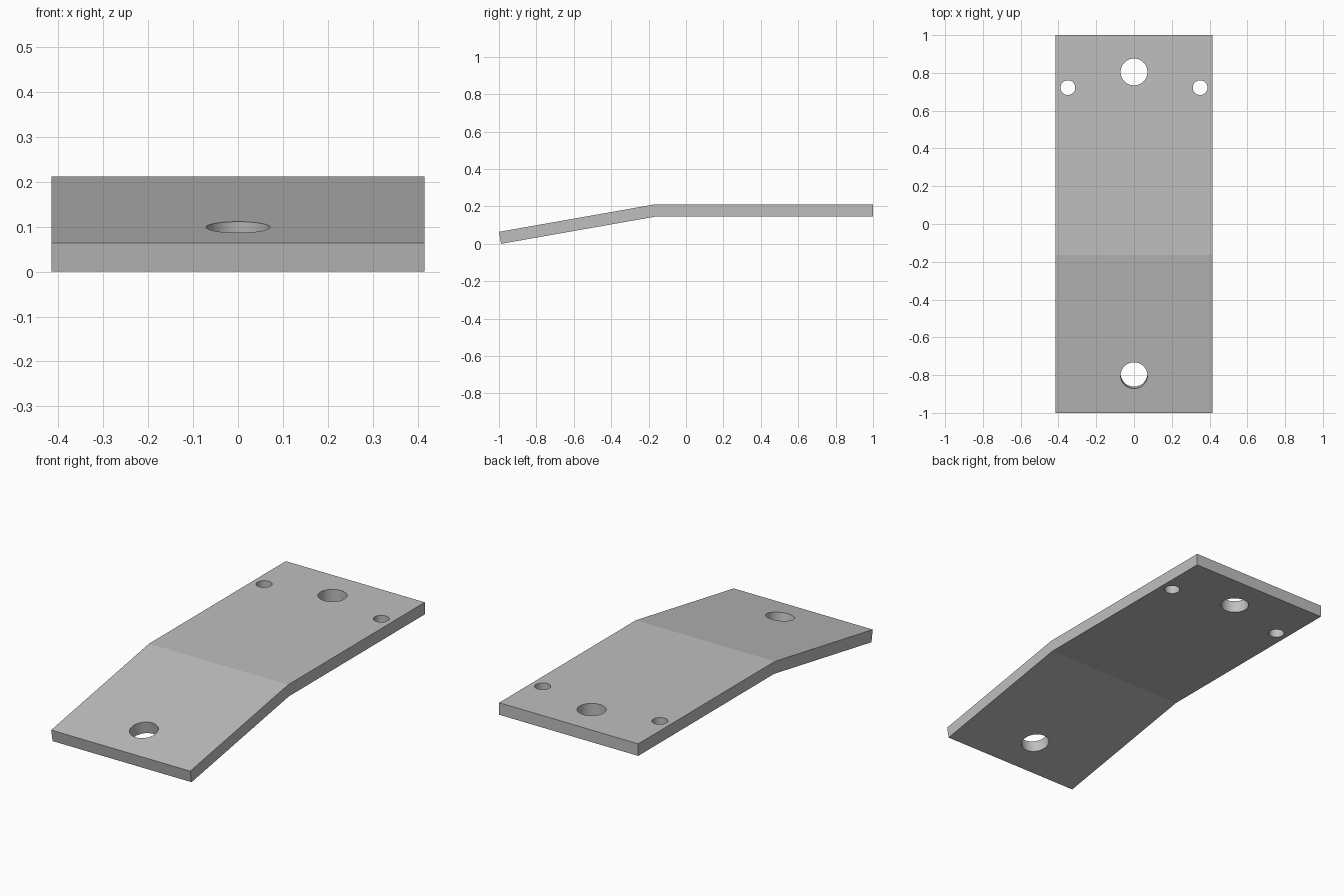
import bpy, bmesh
from math import radians, sin, cos, tan
from mathutils import Vector

cube = bpy.data.objects.get("Cube")
if cube:
    bpy.data.objects.remove(cube, do_unlink=True)

HALF_WIDTH, THICK, TOP, BEND_Y = 0.415, 0.065, 0.213, -0.165
SLOPE = radians(10)

steel = bpy.data.materials.new("plain grey")
steel.use_nodes = True
grey = (0.52, 0.52, 0.52, 1)
steel.diffuse_color = grey
steel.node_tree.nodes["Principled BSDF"].inputs["Base Color"].default_value = grey

# Bent plate: side profile extruded across the width
tip_z = TOP - (BEND_Y + 1) * tan(SLOPE)
profile = [
    (-1, tip_z),
    (-1 + THICK * sin(SLOPE), tip_z - THICK * cos(SLOPE)),
    (BEND_Y + THICK * tan(SLOPE / 2), TOP - THICK),
    (1, TOP - THICK),
    (1, TOP),
    (BEND_Y, TOP),
]
lowest = min(z for _, z in profile)
bm = bmesh.new()
side = bm.faces.new([bm.verts.new((-HALF_WIDTH, y, z - lowest)) for y, z in profile])
extruded = bmesh.ops.extrude_face_region(bm, geom=[side])["geom"]
bmesh.ops.translate(bm, vec=Vector((2 * HALF_WIDTH, 0, 0)),
                    verts=[v for v in extruded if isinstance(v, bmesh.types.BMVert)])
bmesh.ops.recalc_face_normals(bm, faces=bm.faces)
mesh = bpy.data.meshes.new("bent_plate")
bm.to_mesh(mesh)
bm.free()
mesh.materials.append(steel)
plate = bpy.data.objects.new("bent_plate", mesh)
bpy.context.collection.objects.link(plate)


def drill(name, x, y, radius, tilt=0):
    """Cut a round hole square to the plate surface at (x, y)."""
    z = TOP - lowest - max(0, BEND_Y - y) * tan(SLOPE)
    bpy.ops.mesh.primitive_cylinder_add(vertices=64, radius=radius, depth=0.4,
                                        location=(x, y, z), rotation=(tilt, 0, 0))
    cutter = bpy.context.object
    cutter.name = name
    cutter.hide_render = True
    cutter.data.materials.append(steel)
    cut = plate.modifiers.new(name, "BOOLEAN")
    cut.operation, cut.solver, cut.object = "DIFFERENCE", "EXACT", cutter
    bpy.context.view_layer.objects.active = plate
    bpy.ops.object.modifier_apply(modifier=name)
    bpy.data.objects.remove(cutter, do_unlink=True)


# Mounting holes
drill("rear_hole", 0, 0.805, 0.071)
drill("front_hole", 0, -0.802, 0.071, SLOPE)
for sign, label in ((1, "left"), (-1, "right")):
    drill(label + "_small_hole", sign * 0.35, 0.722, 0.039)

# Smooth hole walls, sharp plate edges
bpy.ops.object.select_all(action="DESELECT")
plate.select_set(True)
bpy.context.view_layer.objects.active = plate
bpy.ops.object.shade_smooth_by_angle(angle=radians(8))
